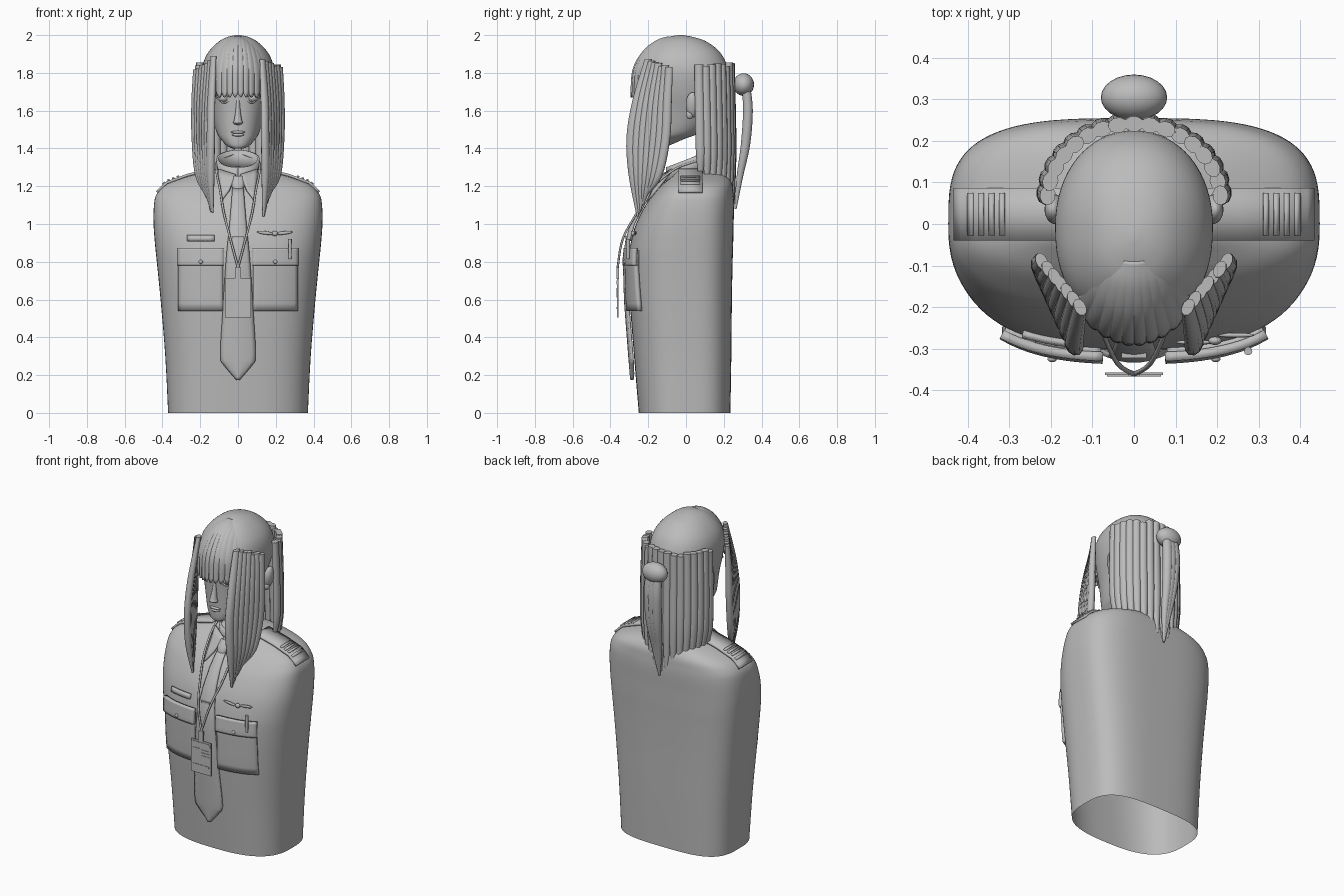
import bpy, bmesh, math, random
from mathutils import Vector, Matrix

if "Cube" in bpy.data.objects:
    bpy.data.objects.remove(bpy.data.objects["Cube"])

random.seed(4)
GREY = bpy.data.materials.new("plain grey")
GREY.diffuse_color = (0.5, 0.5, 0.5, 1)
GREY.use_nodes = True
GREY.node_tree.nodes["Principled BSDF"].inputs["Base Color"].default_value = GREY.diffuse_color


def finish(name, bm, angle=40, thick=0):
    bmesh.ops.recalc_face_normals(bm, faces=bm.faces)
    me = bpy.data.meshes.new(name)
    bm.to_mesh(me)
    bm.free()
    me.materials.append(GREY)
    me.polygons.foreach_set("use_smooth", [True] * len(me.polygons))
    me.set_sharp_from_angle(angle=math.radians(angle))
    ob = bpy.data.objects.new(name, me)
    bpy.context.collection.objects.link(ob)
    if thick:
        mod = ob.modifiers.new("thickness", 'SOLIDIFY')
        mod.thickness, mod.offset = thick, 0
    return ob


def skin(bm, rings, caps=(True, True)):
    """Bridge closed rings of points."""
    vs = [[bm.verts.new(p) for p in r] for r in rings]
    n = len(vs[0])
    for a, b in zip(vs, vs[1:]):
        for i in range(n):
            bm.faces.new((a[i], a[(i + 1) % n], b[(i + 1) % n], b[i]))
    for use, r in zip(caps, (vs[0], vs[-1])):
        if use:
            bm.faces.new(r)


def smooth_rows(rows, sub):
    """Catmull-Rom resampling of rows of numbers."""
    out, m = [], len(rows) - 1
    for i in range(m):
        p0, p1, p2, p3 = (rows[max(0, min(m, i + k))] for k in (-1, 0, 1, 2))
        for s in range(sub):
            t = s / sub
            out.append([0.5 * (2 * b + (c - a) * t + (2 * a - 5 * b + 4 * c - d) * t * t
                               + (3 * b - a - 3 * c + d) * t ** 3)
                        for a, b, c, d in zip(p0, p1, p2, p3)])
    return out + [list(rows[-1])]


def loft(name, rows, nf, nb, cy=None, caps=(True, True), n=64):
    """Rows are z, half width, front y, back y; nf and nb set squareness."""
    rings = []
    for z, hx, yf, yb in smooth_rows(rows, 4):
        c = (yf + yb) / 2 if cy is None else cy
        ring = []
        for i in range(n):
            a = 2 * math.pi * i / n
            co, si = math.cos(a), math.sin(a)
            e, d = (2 / nb, yb - c) if si > 0 else (2 / nf, c - yf)
            ring.append((math.copysign(hx * abs(co) ** e, co),
                         c + math.copysign(d * abs(si) ** e, si), z))
        rings.append(ring)
    bm = bmesh.new()
    skin(bm, rings, caps)
    return finish(name, bm)


def sheet(name, f, nu, nv, thick):
    """Grid surface from f(u, v), given thickness."""
    bm = bmesh.new()
    g = [[bm.verts.new(f(i / nu, j / nv)) for i in range(nu + 1)] for j in range(nv + 1)]
    for a, b in zip(g, g[1:]):
        for i in range(nu):
            bm.faces.new((a[i], a[i + 1], b[i + 1], b[i]))
    return finish(name, bm, 40, thick)


def ball(name, loc, size, rot=0):
    bm = bmesh.new()
    m = Matrix.Translation(loc) @ Matrix.Rotation(rot, 4, 'Y') @ Matrix.Diagonal((*size, 1))
    bmesh.ops.create_uvsphere(bm, u_segments=24, v_segments=14, radius=1, matrix=m)
    return finish(name, bm)


def box(name, loc, size):
    bm = bmesh.new()
    bmesh.ops.create_cube(bm, size=1, matrix=Matrix.Translation(loc) @ Matrix.Diagonal((*size, 1)))
    return finish(name, bm)


def strand(bm, rows, yaw, n=10):
    """Hair strand; rows are x, y, z, radius along yaw, radius across."""
    c, s, rings = math.cos(yaw), math.sin(yaw), []
    for x, y, z, a, b in smooth_rows(rows, 5):
        ring = []
        for i in range(n):
            t = 2 * math.pi * i / n
            p, q = a * math.cos(t), b * math.sin(t)
            ring.append((x + p * c - q * s, y + p * s + q * c, z))
        rings.append(ring)
    skin(bm, rings)


def cord(name, pts, r):
    cu = bpy.data.curves.new(name, 'CURVE')
    cu.dimensions, cu.bevel_depth, cu.bevel_resolution = '3D', r, 2
    sp = cu.splines.new('POLY')
    pts = smooth_rows(pts, 6)
    sp.points.add(len(pts) - 1)
    for p, q in zip(sp.points, pts):
        p.co = (*q, 1)
    cu.materials.append(GREY)
    bpy.context.collection.objects.link(bpy.data.objects.new(name, cu))


# Torso: open at the bottom
BODY = [(0, .37, -.25, .235), (.3, .385, -.275, .24), (.6, .41, -.298, .243), (.8, .43, -.303, .247),
        (.9, .44, -.293, .25), (1, .447, -.265, .252), (1.1, .445, -.215, .255), (1.16, .43, -.17, .252),
        (1.21, .38, -.125, .245), (1.25, .27, -.075, .22), (1.28, .15, -.05, .18), (1.3, .08, -.04, .14)]
loft("torso", BODY, 2.7, 3.3, 0, (False, True), 96)


def front(x, z):
    for a, b in zip(BODY, BODY[1:]):
        if a[0] <= z <= b[0]:
            t = (z - a[0]) / (b[0] - a[0])
            hx, yf = (a[k] + (b[k] - a[k]) * t for k in (1, 2))
            return yf * max(0, 1 - abs(x / hx) ** 2.7) ** (1 / 2.7)
    return 0


def shoulder(x):
    for a, b in zip(BODY[6:], BODY[7:]):
        if b[1] <= x <= a[1]:
            return a[0] + (b[0] - a[0]) * (a[1] - x) / (a[1] - b[1])
    return 1.28


def patch(name, x0, x1, z0, z1, off, thick, nu=12, nv=8):
    def f(u, v):
        x, z = x0 + (x1 - x0) * u, z0 + (z1 - z0) * v
        return x, front(x, z) - off, z
    return sheet(name, f, nu, nv, thick)


# Paired uniform parts
for s, side in ((-1, "left"), (1, "right")):
    def strap(x0, x1, y0, y1, off):
        return lambda u, v: (s * (x0 + (x1 - x0) * u), y0 + (y1 - y0) * v, shoulder(x0 + (x1 - x0) * u) + off)
    sheet(side + "_epaulette", strap(.15, .43, -.04, .087, .008), 16, 2, .014)
    for k in range(4):
        x = .312 + .025 * k
        sheet(side + "_epaulette_bar", strap(x, x + .012, -.028, .075, .018), 1, 1, .01)
    patch(side + "_pocket", s * .08, s * .312, .54, .86, .012, .024)
    patch(side + "_pocket_flap", s * .075, s * .318, .78, .872, .024, .022)
    ball(side + "_pocket_button", (s * .197, front(.197, .8) - .037, .8), (.011, .007, .011))
    # Collar wing
    q = [Vector(p) for p in ((.012, -.125, 1.26), (.105, -.07, 1.29), (.045, -.175, 1.18), (.09, -.205, 1.12))]

    def wing(u, v):
        p = q[0].lerp(q[1], u).lerp(q[2].lerp(q[3], u), v)
        return s * p.x, p.y, p.z
    sheet(side + "_collar_wing", wing, 4, 4, .012)
    # Wing badge half
    ball(side + "_badge_wing", (.195 + s * .05, front(.195 + s * .05, .953) - .012, .953),
         (.045, .006, .009), -s * .12)
    # Lanyard half
    cord(side + "_lanyard", [(0, .14, 1.38), (s * .1, .07, 1.34), (s * .115, -.06, 1.29), (s * .095, -.19, 1.18),
                             (s * .075, -.26, 1.06), (s * .04, -.335, .92), (0, -.362, .77)], .006)

ball("badge_centre", (.195, front(.195, .95) - .014, .95), (.016, .01, .014))
patch("name_bar", -.268, -.125, .91, .94, .01, .014, 6, 1)
strand_bm = bmesh.new()
py = front(.275, .87) - .045
strand(strand_bm, [(.275, py, .815, .008, .008), (.275, py, .92, .01, .01)], 0)
finish("pen", strand_bm)

# Collar band, tilted up to the back
def band(u, v):
    a = 2 * math.pi * u
    y = .015 - .115 * math.cos(a)
    return .108 * math.sin(a), y, 1.21 + (y + .1) * .4 + .09 * v
sheet("collar_band", band, 40, 2, .012)

# Tie, knot and clip
TIE = smooth_rows([(.178, .004), (.25, .07), (.30, .092), (.5, .082), (.8, .062), (1.0, .042), (1.19, .026)], 4)

def tie(u, v):
    z, w = TIE[round(v * (len(TIE) - 1))]
    x = (2 * u - 1) * w
    return x, front(x, z) - .012 - .012 * (1 - (2 * u - 1) ** 2), z
sheet("tie", tie, 8, len(TIE) - 1, .014)
knot = bmesh.new()
strand(knot, [(0, -.165, 1.165, .022, .018), (0, -.145, 1.21, .036, .026), (0, -.115, 1.255, .038, .024)], 0, 12)
finish("tie_knot", knot)
box("tie_clip", (0, front(0, .93) - .032, .93), (.06, .012, .012))

# Hanging badge
box("badge_card", (0, -.361, .608), (.14, .006, .205))
box("badge_clip", (0, -.361, .74), (.03, .012, .06))
box("badge_header", (0, -.365, .69), (.13, .004, .02))
box("badge_photo", (-.035, -.365, .635), (.05, .005, .05))
for k in range(3):
    box("badge_line", (.032, -.365, .652 - .018 * k), (.055, .004, .007))
box("badge_strip", (0, -.365, .555), (.11, .004, .01))

# Head
loft("head", [(1.40, .03, -.215, -.13), (1.415, .06, -.225, -.09), (1.45, .092, -.228, -.01), (1.49, .115, -.228, .08),
              (1.6, .145, -.23, .17), (1.7, .175, -.235, .215), (1.8, .19, -.24, .225), (1.87, .178, -.225, .205),
              (1.925, .145, -.19, .165), (1.97, .096, -.14, .1), (1.992, .05, -.085, .03), (2, .008, -.04, -.02)],
     2.3, 2.1)

# Face
nose = bmesh.new()
strand(nose, [(0, -.222, 1.525, .012, .01), (0, -.24, 1.535, .026, .025), (0, -.24, 1.555, .02, .022),
              (0, -.23, 1.61, .012, .015), (0, -.222, 1.67, .01, .01)], 0, 16)
finish("nose", nose, 70)
ball("upper_lip", (0, -.225, 1.486), (.038, .013, .008))
ball("lower_lip", (0, -.224, 1.472), (.032, .014, .009))
for s, side in ((-1, "left"), (1, "right")):
    ball(side + "_eye", (s * .075, -.2, 1.667), (.033, .03, .024))
    cord(side + "_eyelid", [(s * .038, -.218, 1.662), (s * .055, -.226, 1.685), (s * .08, -.225, 1.692),
                            (s * .112, -.198, 1.67)], .007)
    cord(side + "_lower_lid", [(s * .038, -.218, 1.662), (s * .075, -.222, 1.642), (s * .112, -.198, 1.67)], .005)
    ball(side + "_ear", (s * .188, .035, 1.63), (.026, .036, .068), s * .15)
    ball(side + "_ear_lobe", (s * .185, .02, 1.58), (.017, .02, .025))

# Fringe with ribbed strands and a ragged edge
FRINGE = smooth_rows([(-.09, 1.987, .065), (-.15, 1.968, .09), (-.22, 1.912, .115), (-.272, 1.82, .138),
                      (-.28, 1.705, .14)], 5)

def fringe(u, v):
    y, z, w = FRINGE[round(v * (len(FRINGE) - 1))]
    c, rib = 2 * u - 1, abs(math.sin(u * math.pi * 10))
    return c * w, y + .085 * c * c * min(1, v + .3) - .008 * rib * v, z - .035 * c * c * (1 - v) - .035 * rib * v ** 6
sheet("fringe", fringe, 80, len(FRINGE) - 1, .014)

# Long side locks
for s, side in ((-1, "left"), (1, "right")):
    bm = bmesh.new()
    for k in range(7):
        t = k / 6
        j = random.uniform(-.012, .012)
        strand(bm, [(s * (.222 - .092 * t), -.09 - .11 * t, 1.825 + .055 * t + j, .022, .014),
                    (s * (.226 - .085 * t), -.1 - .16 * t, 1.65, .027, .02),
                    (s * (.224 - .08 * t), -.11 - .18 * t, 1.45, .028, .021),
                    (s * (.205 - .06 * t), -.15 - .13 * t, 1.25, .024, .02),
                    (s * (.155 - .02 * t), -.215 - .04 * t, 1.14 - .09 * t + j, .006, .006)],
               math.atan2(-.17, -s * .085))
    finish(side + "_side_lock", bm, 60)

# Back hair curtain
bm = bmesh.new()
for k in range(17):
    t = k / 8 - 1
    a = t * 1.5
    x, y = .215 * math.sin(a), .06 + .185 * math.cos(a)
    j = random.uniform(-.012, .012)
    strand(bm, [(x * .97, y - .004, 1.845 + j, .024, .019), (x, y, 1.6, .026, .02), (x, y + .004, 1.38, .025, .019),
                (x * .94, y + .004, 1.1 + .17 * abs(t) + j, .014, .01)],
           math.atan2(-.185 * math.sin(a), .215 * math.cos(a)))
finish("back_hair", bm, 60)

# Bun and tail
ball("bun", (0, .305, 1.738), (.08, .055, .06))
bm = bmesh.new()
for dx, r in ((-.022, .03), (.022, .03), (0, .036)):
    strand(bm, [(dx, .318, 1.72, r, .025), (dx * 1.2, .328, 1.6, r, .027), (dx, .315, 1.42, r * .9, .026),
                (dx * .6, .285, 1.25, r * .6, .018), (0, .262, 1.08, .006, .006)], 0)
finish("tail", bm, 60)
